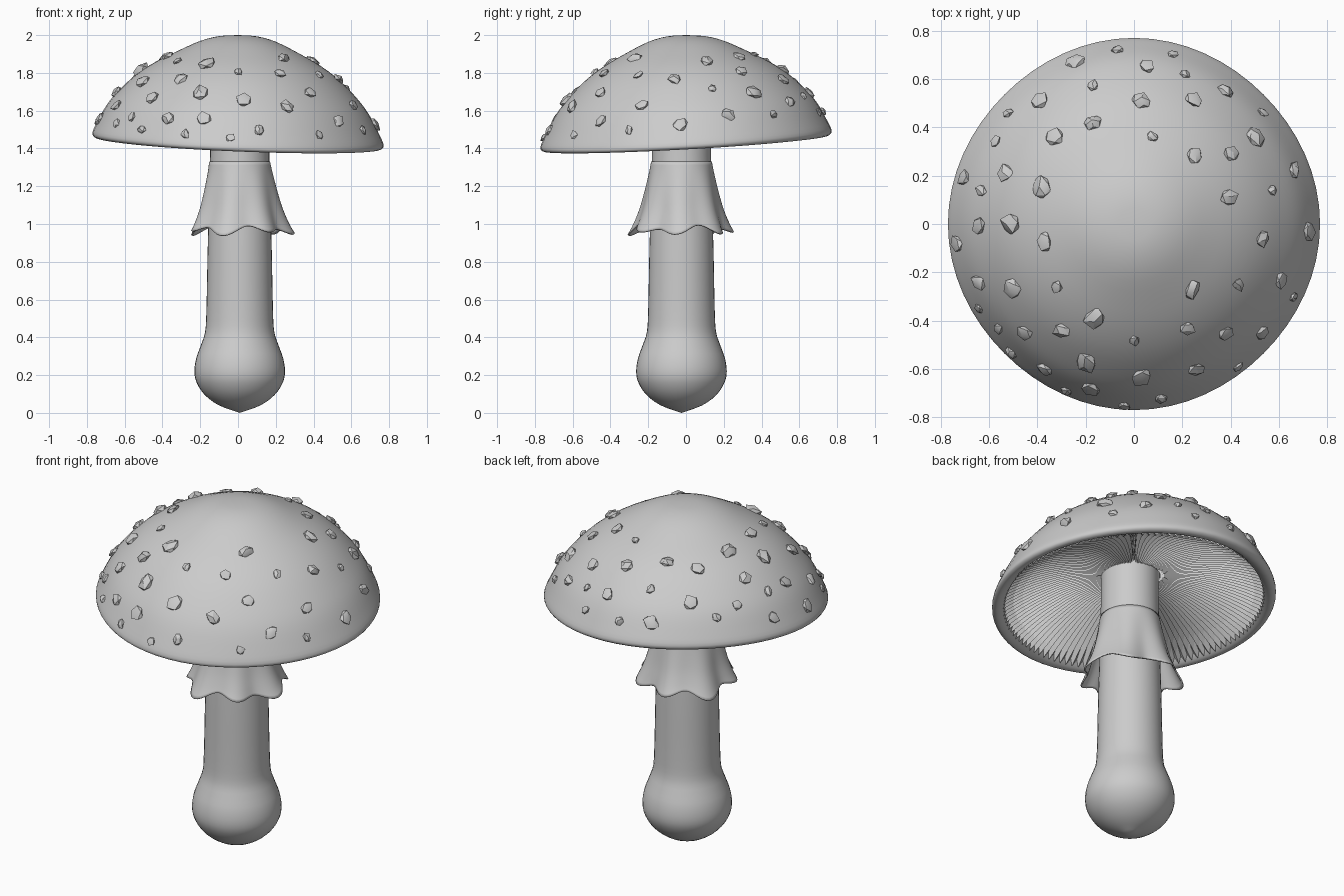
import bpy, bmesh, math, random
from mathutils import Vector, Matrix
from mathutils.bvhtree import BVHTree

if "Cube" in bpy.data.objects:
    bpy.data.objects.remove(bpy.data.objects["Cube"])

random.seed(7)


def spline(pts, n=4):
    """Smooth a profile with Catmull-Rom interpolation."""
    p = [Vector(q) for q in pts]
    p = [2 * p[0] - p[1]] + p + [2 * p[-1] - p[-2]]
    out = []
    for a, b, c, d in zip(p, p[1:], p[2:], p[3:]):
        for i in range(n):
            t = i / n
            out.append(0.5 * (2 * b + (c - a) * t + (2 * a - 5 * b + 4 * c - d) * t * t
                              + (3 * b - a - 3 * c + d) * t ** 3))
    return out + [p[-2]]


def lathe(rings, segs, shape):
    """Revolve a profile; shape(r, z, angle, segment, ring) gives each point."""
    bm = bmesh.new()
    rows = []
    for k, (r, z) in enumerate(rings):
        if r < 1e-4:
            rows.append([bm.verts.new(shape(0, z, 0, 0, k))] * segs)
        else:
            rows.append([bm.verts.new(shape(r, z, 2 * math.pi * s / segs, s, k)) for s in range(segs)])
    for a, b in zip(rows, rows[1:]):
        for s in range(segs):
            t = (s + 1) % segs
            bm.faces.new(list(dict.fromkeys((a[s], a[t], b[t], b[s]))))
    bmesh.ops.recalc_face_normals(bm, faces=bm.faces)
    return bm


def finish(bm, name, smooth=None):
    me = bpy.data.meshes.new(name)
    bm.to_mesh(me)
    ob = bpy.data.objects.new(name, me)
    bpy.context.collection.objects.link(ob)
    if smooth:
        bpy.ops.object.select_all(action='DESELECT')
        bpy.context.view_layer.objects.active = ob
        ob.select_set(True)
        bpy.ops.object.shade_smooth_by_angle(angle=math.radians(smooth))
    return ob


def tilted(r, z, a):
    """Cap tilt: back left of the rim is raised."""
    k = (r / 0.77) ** 2
    w = r * (1 + 0.008 * k * math.cos(4 * a))
    return Vector((w * math.cos(a), w * math.sin(a),
                   z + k * (-0.033 * math.cos(a) + 0.045 * math.sin(a))))


# Cap with rolled rim and hollow underside
outer = [(0, 2), (.1, 1.994), (.2, 1.967), (.32, 1.91), (.44, 1.845), (.54, 1.773), (.63, 1.683),
         (.69, 1.605), (.74, 1.51), (.765, 1.452), (.755, 1.43), (.73, 1.427), (.695, 1.45),
         (.62, 1.53), (.5, 1.60), (.33, 1.645), (.15, 1.655), (0, 1.655)]
cap_bm = lathe(spline(outer, 3), 64, lambda r, z, a, s, k: tilted(r, z, a))
cap_tree = BVHTree.FromBMesh(cap_bm)
finish(cap_bm, "cap", 50)

# Pleated gills: alternate ridges and valleys
ridge = spline([(.14, 1.59), (.34, 1.575), (.54, 1.51), (.705, 1.428)], 3)
valley = spline([(.14, 1.66), (.34, 1.645), (.54, 1.58), (.685, 1.46)], 3)


def pleat(r, z, a, s, k):
    q = (ridge, valley)[s % 2][k]
    return tilted(q.x, q.y, a)


finish(lathe(ridge, 240, pleat), "gills")

# Stem with bulbous base
CX, CY = 0.009, -0.024
stem = [(0, 0), (.11, .04), (.185, .095), (.228, .16), (.24, .22), (.23, .29), (.205, .36), (.183, .43),
        (.176, .55), (.17, .85), (.163, 1.1), (.156, 1.4), (.155, 1.64), (0, 1.64)]
finish(lathe(spline(stem[:-1], 3) + [Vector(stem[-1])], 40,
             lambda r, z, a, s, k: Vector((CX + r * math.cos(a), CY + r * math.sin(a), z))), "stem", 50)

# Ragged skirt hanging round the stem
skirt = spline([(.157, 1.33), (.168, 1.27), (.19, 1.17), (.213, 1.08), (.238, 1.01), (.258, .965)], 3)


def ruffle(r, z, a, s, k):
    f = (k / (len(skirt) - 1)) ** 1.5
    wave = math.cos(7 * a + 0.5)
    r += f * (0.022 * wave + 0.012 * math.sin(3 * a + 1))
    z += f * (-0.016 * wave + 0.012 * math.sin(4 * a))
    return Vector((CX + r * math.cos(a), CY + r * math.sin(a), z))


ring = finish(lathe(skirt, 84, ruffle), "skirt", 50)
solid = ring.modifiers.new("thickness", 'SOLIDIFY')
solid.thickness = 0.008
solid.offset = 0

# Angular warts by size: (x, y) seen from above
warts = {
    .050: [(-.39, .51), (.50, .36), (.03, -.63), (-.16, -.39), (-.20, -.57), (-.50, -.27), (-.38, .15),
           (-.51, 0), (-.64, -.01), (-.24, .67)],
    .040: [(.05, .65), (-.33, .36), (-.17, .42), (.03, .51), (.25, .51), (.38, .55), (.40, .29), (.25, .28),
           (.39, .11), (.66, .22), (.72, -.03), (.53, -.06), (.61, -.23), (.24, -.27), (.22, -.43),
           (.38, -.45), (.53, -.45), (.26, -.60), (.11, -.72), (-.30, -.44), (-.18, -.68), (-.37, -.60),
           (-.45, -.45), (-.64, -.24), (-.37, -.07), (-.73, -.08), (-.53, .21), (-.70, .19)],
    .028: [(-.07, .72), (.16, .70), (.21, .62), (-.17, .57), (-.52, .46), (-.57, .34), (.08, .36), (.53, .46),
           (.57, .14), (.66, -.30), (.43, -.25), (.43, -.59), (0, -.48), (-.28, -.69), (-.56, -.43),
           (-.51, -.53), (-.64, -.35), (-.32, -.26), (-.63, .14), (-.04, -.75)],
}
bm = bmesh.new()
for size, spots in warts.items():
    for x, y in spots:
        hit, normal, _, _ = cap_tree.ray_cast(Vector((x, y, 3)), Vector((0, 0, -1)))
        if hit is None:
            continue
        if normal.z < 0:
            normal = -normal
        mat = (Matrix.Translation(hit + normal * 0.005) @ normal.to_track_quat('Z', 'Y').to_matrix().to_4x4()
               @ Matrix.Rotation(random.uniform(0, 6.28), 4, 'Z')
               @ Matrix.Diagonal((size * random.uniform(.95, 1.15), size * random.uniform(.8, 1), size * .5, 1)))
        new = bmesh.ops.create_icosphere(bm, subdivisions=1, radius=1)["verts"]
        for v in new:
            v.co = mat @ (v.co * random.uniform(.75, 1.2))
finish(bm, "warts", 30)
